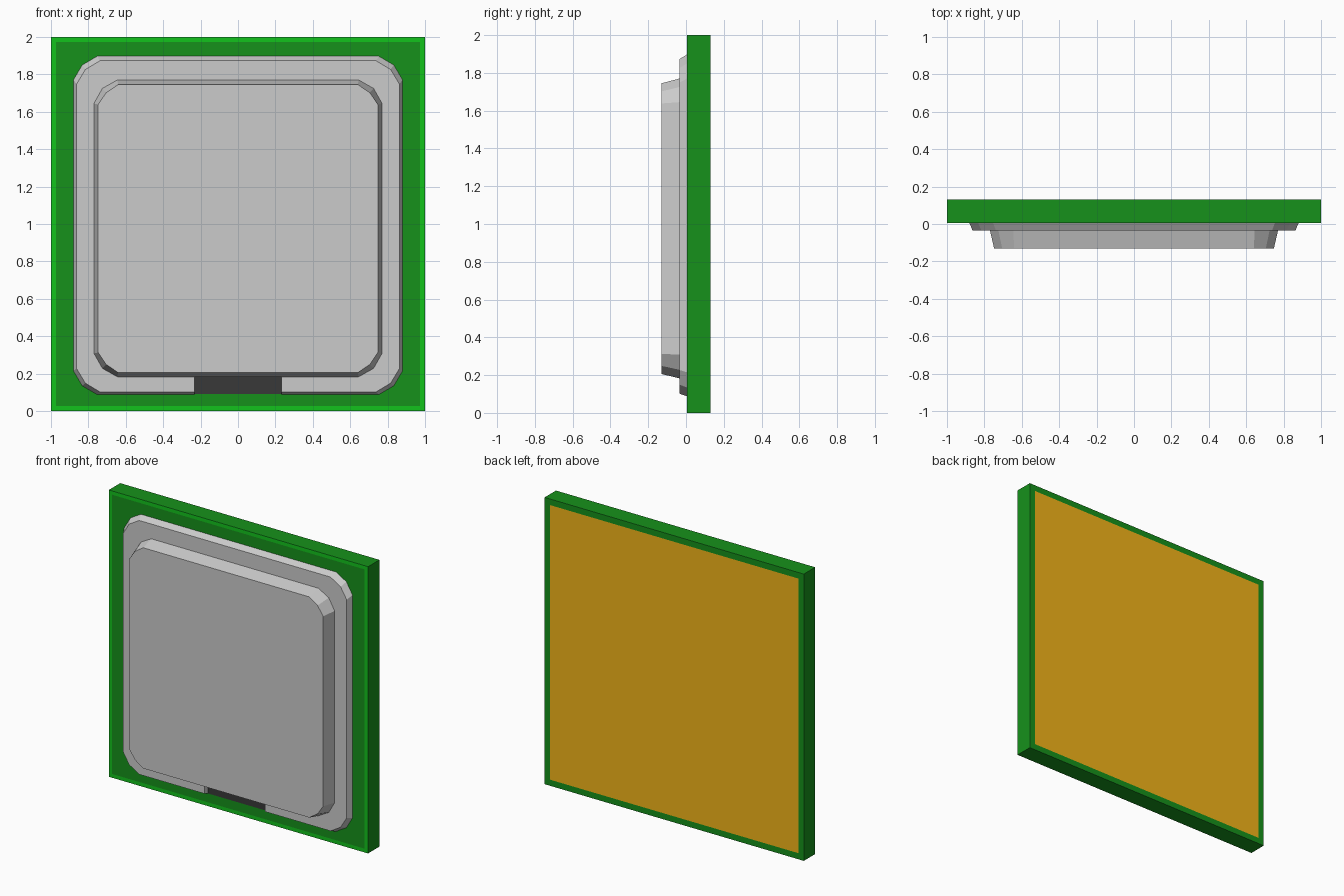
import bpy, bmesh

if "Cube" in bpy.data.objects:
    bpy.data.objects.remove(bpy.data.objects["Cube"])


def material(name, rgb):
    m = bpy.data.materials.new(name)
    m.diffuse_color = (*rgb, 1)
    m.use_nodes = True
    m.node_tree.nodes["Principled BSDF"].inputs["Base Color"].default_value = m.diffuse_color
    return m


def finish(name, bm, mats=()):
    bmesh.ops.recalc_face_normals(bm, faces=bm.faces)
    mesh = bpy.data.meshes.new(name)
    bm.to_mesh(mesh)
    bm.free()
    for m in mats:
        mesh.materials.append(m)
    obj = bpy.data.objects.new(name, mesh)
    bpy.context.collection.objects.link(obj)
    return obj


def box(x, y0, y1, z0, z1):
    bm = bmesh.new()
    bmesh.ops.create_cube(bm, size=1)
    for v in bm.verts:
        v.co = (v.co.x * 2 * x, y0 + (v.co.y + .5) * (y1 - y0),
                z0 + (v.co.z + .5) * (z1 - z0))
    return bm


def outline(w, z0, z1, c, d, notch=None):
    """Rectangle with two-facet corners; optional (half width, z) bottom notch."""
    right = [(w - c, z0), (w - d, z0 + d), (w, z0 + c),
             (w, z1 - c), (w - d, z1 - d), (w - c, z1)]
    if notch:
        n, top = notch
        right = [(n, top), (n, z0)] + right
    return right + [(-x, z) for x, z in reversed(right)]


def plate(name, back, y_back, front, y_front):
    """Solid with sloping sides between two outlines."""
    bm = bmesh.new()
    a = [bm.verts.new((x, y_back, z)) for x, z in back]
    b = [bm.verts.new((x, y_front, z)) for x, z in front]
    n = len(a)
    for i in range(n):
        j = (i + 1) % n
        bm.faces.new((a[i], a[j], b[j], b[i]))
    bm.faces.new(a)
    bm.faces.new(b)
    return finish(name, bm)


green = material("board_green", (.008, .16 / .56, .011))
rim = material("rim_green", (.006, .54, .012))
gold = material("contact_gold", (.9, .46, .01))
dark = material("notch_dark", (.04, .04, .04))

# Circuit board: bright rim on the front, contact field on the back
bm = box(1, .005, .13, 0, 2)
bm.normal_update()
front = next(f for f in bm.faces if f.normal.y < -.5)
back = next(f for f in bm.faces if f.normal.y > .5)
for f in bmesh.ops.inset_region(bm, faces=[front], thickness=.037)["faces"]:
    f.material_index = 1
bmesh.ops.inset_region(bm, faces=[back], thickness=.06)
back.material_index = 2
finish("circuit_board", bm, (green, rim, gold))

# Lid flange with a notch at the bottom edge
notch = (.233, .183)
plate("lid_flange",
      outline(.88, .088, 1.897, .127, .047, notch), .005,
      outline(.863, .102, 1.873, .125, .047, notch), -.035)

# Raised lid
plate("lid_top",
      outline(.77, .183, 1.77, .125, .045), -.035,
      outline(.748, .206, 1.745, .107, .043), -.13)

# Dark floor inside the notch
finish("notch_floor", box(.233, .002, .006, .09, .183), (dark,))
